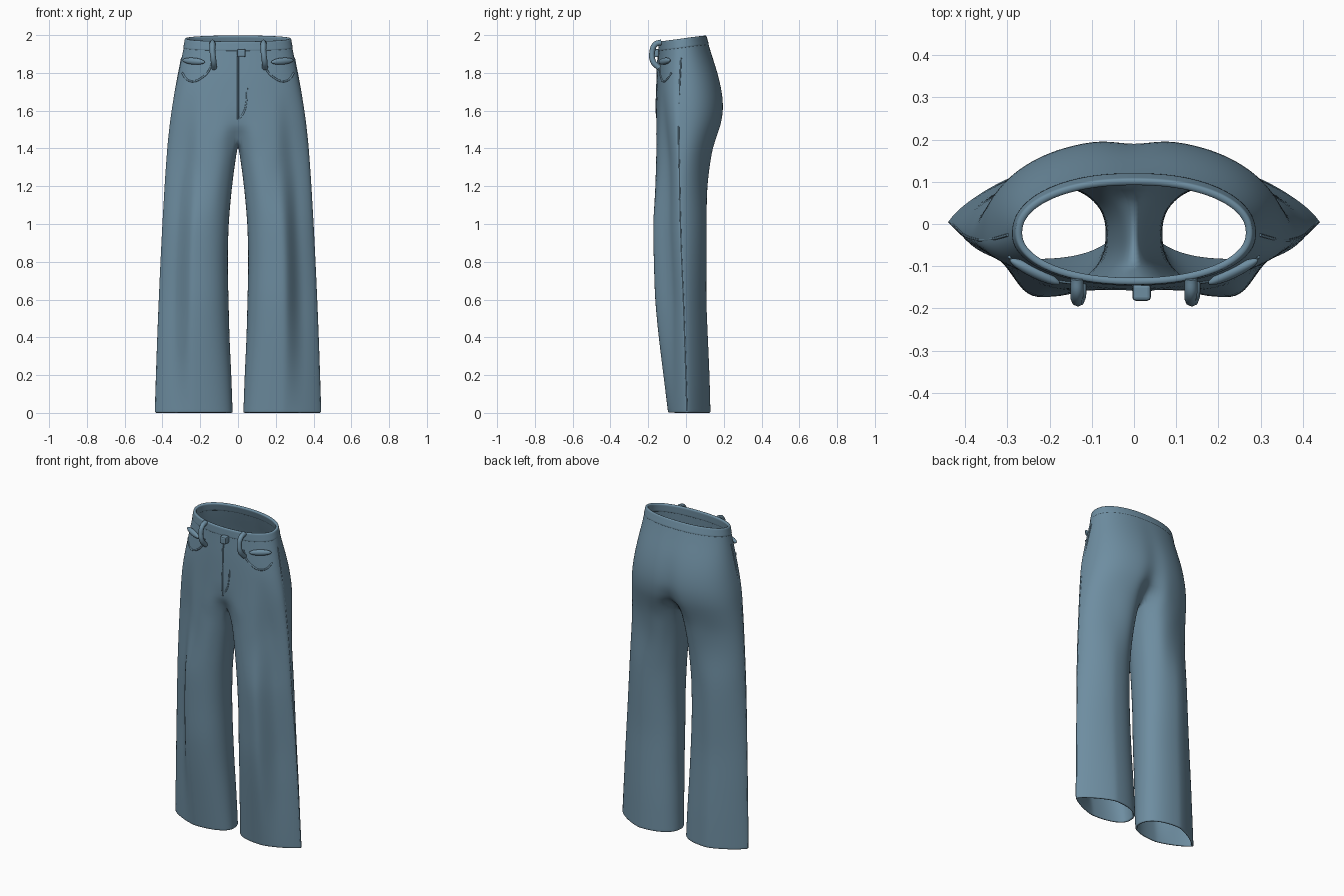
import bpy, math

if "Cube" in bpy.data.objects:
    bpy.data.objects.remove(bpy.data.objects["Cube"])

denim = bpy.data.materials.new("denim blue")
denim.diffuse_color = (0.155, 0.268, 0.355, 1)
denim.use_nodes = True
denim.node_tree.nodes["Principled BSDF"].inputs["Base Color"].default_value = denim.diffuse_color

# Profiles by height: (z, value)
OUT = [(0, .44), (.4, .427), (.8, .41), (1.2, .388), (1.4, .374), (1.6, .353), (1.8, .316), (1.9, .297), (2, .279)]
INN = [(0, .028), (.2, .035), (.4, .045), (.8, .055), (1.0, .05), (1.2, .032), (1.36, .01), (1.42, .0)]
FRONT = [(0, -.095), (.2, -.12), (.4, -.145), (.6, -.165), (1.0, -.176), (1.4, -.167), (1.6, -.158), (1.8, -.153), (2, -.142)]
BACK = [(0, .13), (.2, .125), (.6, .107), (1.0, .11), (1.2, .122), (1.4, .153), (1.5, .188), (1.6, .206),
        (1.7, .197), (1.8, .17), (1.9, .135), (2, .105)]
SEAM = [(0, .005), (.5, -.01), (1.0, -.03), (1.6, -.04), (2, -.02)]
POINTY = [(0, 1.3), (.8, 1.55), (1.2, 1.8), (1.45, 2.1), (2, 2.15)]
SQUARE_B = [(0, 0), (1.2, 0), (1.5, .3), (1.75, .3), (1.95, 0), (2, 0)]
PINCH = [(0, 0), (.3, .3), (.6, .5), (1.1, .5), (1.4, .35), (1.7, 0), (2, 0)]
CLEFT_B = [(1.42, .085), (1.5, .042), (1.6, .014), (1.8, .004), (2, 0)]
CLEFT_F = [(1.42, .05), (1.5, .015), (1.6, 0), (2, 0)]


def lin(t, z):
    i = 0
    while i < len(t) - 2 and z > t[i + 1][0]:
        i += 1
    (a, va), (b, vb) = t[i], t[i + 1]
    return va + (vb - va) * (z - a) / (b - a)


def val(t, z):
    return (lin(t, z - .045) + 2 * lin(t, z) + lin(t, z + .045)) / 4


def smooth(v):
    v = min(1, max(0, v))
    return v * v * (3 - 2 * v)


def power(v, e):
    return math.copysign(abs(v) ** e, v)


def tilt(x, y, z):
    k = min(1, max(0, (z - 1.7) / .25))
    return (x, y, z + .13 * (y - .105) * k)


def pinch(x, y, z):
    """Flatten the front panel towards the outer side seam."""
    ys, xo = val(SEAM, z), val(OUT, z)
    if y >= ys:
        return y
    cx = (xo + max(0, lin(INN, min(z, 1.42)))) / 2
    q = (x - cx) / (xo - cx)
    return ys + (y - ys) * (1 - max(0, val(PINCH, z)) * smooth((q - .1) / .45))


def hip_point(u, z, grow=0):
    c, s = max(0, math.cos(u)), math.sin(u)
    n = val(POINTY, z)
    x = 0 if c < 1e-6 else (val(OUT, z) + grow) * c ** (2 / n)
    if s > 0:
        n += val(SQUARE_B, z)
    ys = val(SEAM, z)
    amp = (val(BACK, z) - ys if s > 0 else ys - val(FRONT, z)) + grow
    y = ys + amp * power(s, 2 / n)
    g = math.exp(-(x / .055) ** 2)
    y += -g * max(0, lin(CLEFT_B, z)) if s > 0 else g * max(0, lin(CLEFT_F, z))
    return x, pinch(x, y, z)


def leg_point(t, z):
    xo, xi, ys = val(OUT, z), max(.008, val(INN, z)), val(SEAM, z)
    c, s = math.cos(t), math.sin(t)
    n = val(POINTY, z) if c > 0 else 2.3
    x = (xo + xi) / 2 + (xo - xi) / 2 * power(c, 2 / n)
    amp = val(BACK, z) - ys if s > 0 else ys - val(FRONT, z)
    y = pinch(x, ys + amp * power(s, 2 / n), z)
    # Ease the thigh into the hip section
    u = t * 90 / 150
    w = smooth((z - .95) / .48) * smooth((math.radians(88) - abs(u)) / math.radians(40))
    if w > 0:
        hx, hy = hip_point(u, z)
        x, y = x + (hx - x) * w, y + (hy - y) * w
    return (x, y, z)


def finish(ob):
    ob.data.materials.append(denim)
    for p in getattr(ob.data, "polygons", []):
        p.use_smooth = True


def shell(name, verts, faces, thick):
    me = bpy.data.meshes.new(name)
    me.from_pydata(verts, [], faces)
    ob = bpy.data.objects.new(name, me)
    bpy.context.collection.objects.link(ob)
    m = ob.modifiers.new("mirror", 'MIRROR')
    m.merge_threshold = .0005
    s = ob.modifiers.new("thickness", 'SOLIDIFY')
    s.thickness, s.offset = thick, -1
    ob.modifiers.new("smooth", 'SUBSURF').levels = 1
    finish(ob)


M, K = 36, 7
US = [math.radians(-90 + 180 * j / M) for j in range(M + 1)]

# Trousers: hip rows, saddle row at the crotch, then leg rings
verts, faces = [], []
hip_rows = [1.997, 1.985, 1.95, 1.9, 1.85, 1.8, 1.75, 1.7, 1.65, 1.6, 1.55, 1.51]
for z in hip_rows:
    verts += [tilt(*hip_point(u, z), z) for u in US]
for i in range(len(hip_rows) - 1):
    for j in range(M):
        a = i * (M + 1) + j
        b = a + M + 1
        faces.append((b, b + 1, a + 1, a))
top = (len(hip_rows) - 1) * (M + 1)
start = len(verts)
for u in US:
    x, y = hip_point(u, 1.43)
    verts.append((x, y, 1.43 + .045 * math.exp(-(x / .09) ** 2)))
yf, yb = verts[start][1], verts[start + M][1]
for k in range(1, K + 1):
    v = 2 * k / (K + 1) - 1
    verts.append((0, (yb + yf) / 2 - v * (yb - yf) / 2, 1.475 - .055 * (1 - v * v)))
for j in range(M):
    faces.append((start + j, start + j + 1, top + j + 1, top + j))
angles = [u * 150 / 90 for u in US] + [math.radians(150 + 60 * k / (K + 1)) for k in range(1, K + 1)]
R = M + 1 + K
leg_rows = [1.37, 1.31, 1.24, 1.16, 1.08, 1.0, .9, .8, .7, .6, .5, .4, .3, .2, .1, .03, .01, 0]
for i, z in enumerate(leg_rows):
    verts += [leg_point(t, z) for t in angles]
    a, b = start + i * R, start + (i + 1) * R
    for j in range(R):
        k = (j + 1) % R
        faces.append((b + j, b + k, a + k, a + j))
shell("trousers", verts, faces, .013)

# Waistband, slightly proud of the cloth
bv, bf = [], []
for i, z in enumerate([2.0, 1.992, 1.975, 1.955, 1.947]):
    bv += [tilt(*hip_point(u, z, .002), z) for u in US]
    if i:
        for j in range(M):
            a = (i - 1) * (M + 1) + j
            b = a + M + 1
            bf.append((b, b + 1, a + 1, a))
shell("waistband", bv, bf, .017)


def surf(x, z):
    """Front surface depth at x, z."""
    lo, hi = -math.pi / 2, 0
    for _ in range(30):
        mid = (lo + hi) / 2
        if hip_point(mid, z)[0] < abs(x):
            lo = mid
        else:
            hi = mid
    return hip_point(lo, z)[1]


def tube(name, pts, r):
    cu = bpy.data.curves.new(name, 'CURVE')
    cu.dimensions = '3D'
    cu.bevel_depth, cu.bevel_resolution, cu.use_fill_caps = r, 2, True
    cu.resolution_u = 6
    sp = cu.splines.new('BEZIER')
    sp.bezier_points.add(len(pts) - 1)
    for p, co in zip(sp.bezier_points, pts):
        p.co = co
        p.handle_left_type = p.handle_right_type = 'AUTO'
    ob = bpy.data.objects.new(name, cu)
    bpy.context.collection.objects.link(ob)
    finish(ob)


def on_front(pts, out=0):
    return [(x, surf(x, z) - out, z) for x, z in pts]


for side, label in ((-1, "left"), (1, "right")):
    # Curved pocket edge
    tube(label + "_pocket_edge", on_front([(side * x, z) for x, z in
         ((.295, 1.80), (.27, 1.765), (.235, 1.755), (.19, 1.775), (.155, 1.81), (.135, 1.86))], -.001), .005)
    # Pocket tab
    x = side * .235
    bpy.ops.mesh.primitive_uv_sphere_add(segments=20, ring_count=10, location=(x, surf(x, 1.86) - .004, 1.862))
    ob = bpy.context.object
    ob.name = label + "_pocket_tab"
    ob.scale = (.066, .015, .018)
    ob.rotation_euler = (0, -.08 * side, .45 * side)
    finish(ob)
    # Belt loop standing off the band
    x = side * .135
    tube(label + "_belt_loop", [(x, surf(x, 1.95) + .004, 1.962), (x, -.163, 1.95), (x, -.179, 1.91),
                                (x + .006, -.174, 1.86), (x + .008, surf(x, 1.83), 1.825)], .015)
    # Outer side seam
    tube(label + "_side_seam", [(side * (val(OUT, z) - .003), val(SEAM, z), z)
         for z in (1.88, 1.7, 1.5, 1.3, 1.1, .9, .6, .3, .01)], .004)

# Fly fold and stitching
tube("fly_edge", on_front([(0, z) for z in (1.89, 1.8, 1.7, 1.6, 1.54)], -.002), .005)
tube("fly_stitch", on_front([(.048, 1.72), (.045, 1.65), (.03, 1.59), (0, 1.55)], -.003), .005)

# Waist button
bpy.ops.mesh.primitive_cube_add(size=1, location=(.018, -.162, 1.905))
ob = bpy.context.object
ob.name = "waist_button"
ob.scale = (.044, .04, .044)
bpy.ops.object.transform_apply(location=False, rotation=False, scale=True)
bev = ob.modifiers.new("round", 'BEVEL')
bev.width, bev.segments = .008, 2
ob.data.materials.append(denim)
